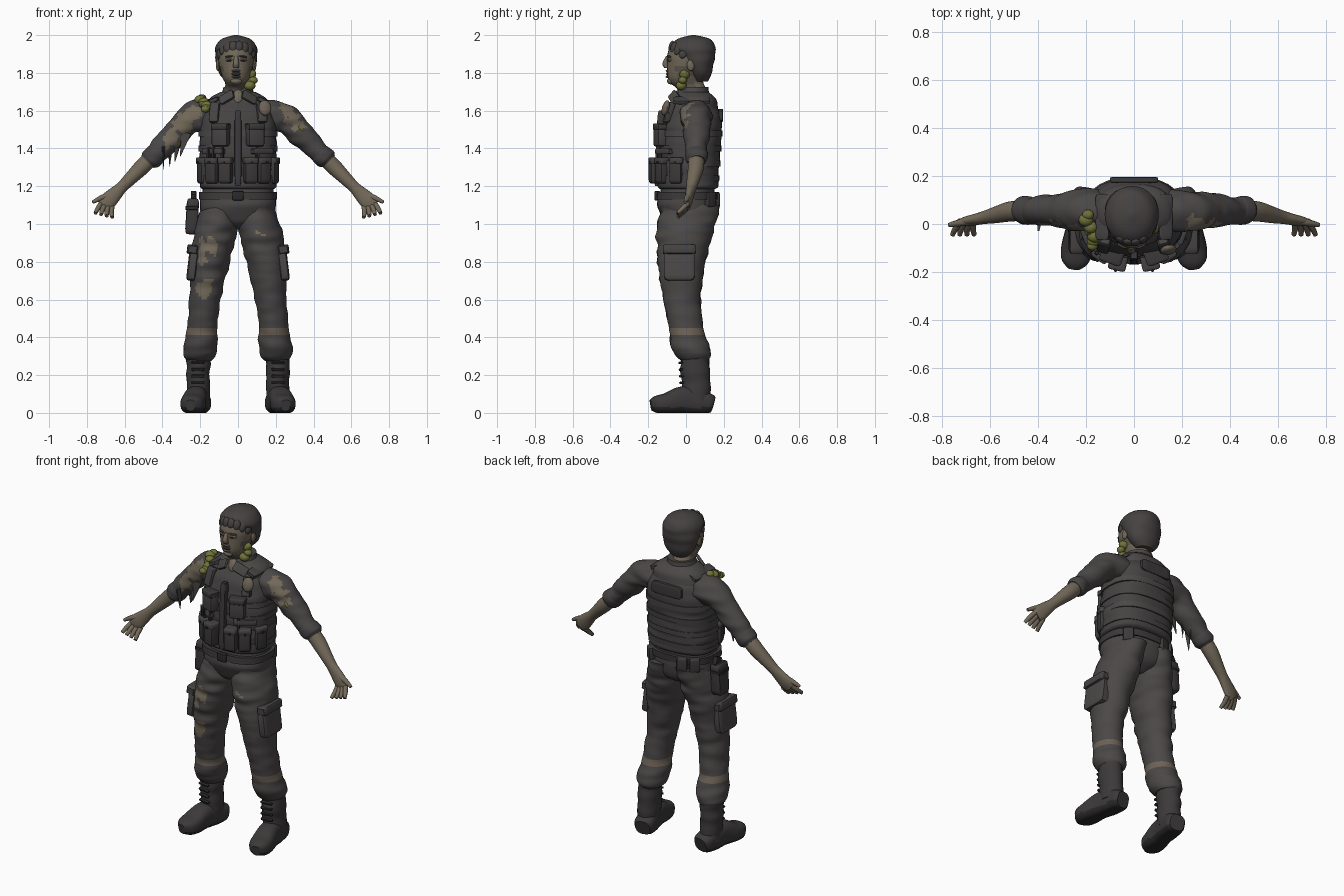
import bpy, bmesh, random
from math import sin, cos, pi, sqrt, copysign
from mathutils import Vector, Euler, noise

random.seed(4)
default_cube = bpy.data.objects.get("Cube")
if default_cube:
    bpy.data.objects.remove(default_cube)


def material(name, *rgb):
    mat = bpy.data.materials.new(name)
    mat.use_nodes = True
    mat.diffuse_color = (*rgb, 1)
    shader = mat.node_tree.nodes["Principled BSDF"]
    shader.inputs["Base Color"].default_value = (*rgb, 1)
    shader.inputs["Roughness"].default_value = .9
    return mat


cloth = material("charcoal cloth", .07, .064, .063)
vest_grey = material("vest grey", .06, .055, .055)
gear = material("dark gear", .045, .041, .041)
black = material("near black", .024, .022, .022)
skin = material("grimy skin", .17, .14, .1)
grime = material("shadowed skin", .11, .09, .07)
hair_mat = material("dark hair", .06, .054, .053)
olive = material("olive growth", .16, .17, .04)
tan = material("faded tan", .15, .12, .095)
SIDES = (("left", 1), ("right", -1))
made = []


def finish(name, bm, mats, rule=None):
    bmesh.ops.recalc_face_normals(bm, faces=bm.faces)
    if rule:
        for face in bm.faces:
            face.material_index = int(rule(face.calc_center_median()))
    mesh = bpy.data.meshes.new(name)
    bm.to_mesh(mesh)
    bm.free()
    for mat in mats:
        mesh.materials.append(mat)
    obj = bpy.data.objects.new(name, mesh)
    bpy.context.collection.objects.link(obj)
    made.append(obj)


def place(name, bm, size, loc, rot, mat):
    turn = Euler(rot).to_matrix()
    for vert in bm.verts:
        vert.co = turn @ (vert.co * Vector(size)) + Vector(loc)
    finish(name, bm, [mat])


def smooth_rings(rings, steps):
    # Catmull-Rom through rings (x, y, z, half width, half depth); a round ring omits the depth
    keys = [Vector((tuple(ring) + (ring[-1],))[:5]) for ring in rings]
    keys = [keys[0], *keys, keys[-1]]
    for a, b, c, d in zip(keys, keys[1:], keys[2:], keys[3:]):
        for k in range(steps):
            t = k / steps
            yield b + ((c - a) * t + (a * 2 - b * 5 + c * 4 - d) * t ** 2 + (b * 3 - a - c * 3 + d) * t ** 3) / 2
    yield keys[-1]


def loft(name, rings, mats, side=None, s=1, n=28, steps=5, square=1, fold=0, rule=None):
    """Skin through rings; they stay level unless a sideways axis is given. s mirrors, fold wrinkles."""
    path = list(smooth_rings(rings, steps))
    bm, loops = bmesh.new(), []
    for i, ring in enumerate(path):
        centre, u, v = ring.to_3d(), Vector((1, 0, 0)), Vector((0, 1, 0))
        if side:
            tangent = path[min(i + 1, len(path) - 1)].to_3d() - path[max(i - 1, 0)].to_3d()
            v = tangent.cross(side).normalized()
            u = v.cross(tangent).normalized()
        loop = []
        for j in range(n):
            ca, sa = cos(2 * pi * j / n), sin(2 * pi * j / n)
            offset = u * copysign(abs(ca) ** square, ca) * ring[3] + v * copysign(abs(sa) ** square, sa) * ring[4]
            co = centre + offset
            co += offset * fold * noise.noise(co * Vector((7, 7, 22)) + Vector((0, 0, s * 4)))
            loop.append(bm.verts.new((co.x * s, co.y, max(co.z, 0))))
        loops.append(loop)
    for low, high in zip(loops, loops[1:]):
        for j in range(n):
            bm.faces.new((low[j], low[j - 1], high[j - 1], high[j]))
    bm.faces.new(loops[0])
    bm.faces.new(loops[-1])
    finish(name, bm, mats, rule)


def box(name, loc, size, mat, rot=(0, 0, 0)):
    bm = bmesh.new()
    bmesh.ops.create_cube(bm, size=1)
    bmesh.ops.bevel(bm, geom=bm.edges[:], offset=.15, segments=2, affect='EDGES', profile=.5)
    place(name, bm, size, loc, rot, mat)


def blob(name, loc, size, mat, rot=(0, 0, 0)):
    bm = bmesh.new()
    bmesh.ops.create_uvsphere(bm, u_segments=16, v_segments=10, radius=1)
    place(name, bm, size, loc, rot, mat)


def torn(centre, spots):
    # ragged hole test against spheres (x, y, z, radius)
    wobble = .035 * noise.noise(centre * 28)
    return any((centre - Vector(spot[:3])).length + wobble < spot[3] for spot in spots)


def torso(z, grow=0.0):
    # body section at a height, rounding inward over the shoulders
    k = sqrt(1 - max(0, (z - 1.5) * 5) ** 2)
    return 0, .01 + (z - 1.2) * .07, z, .2 * k + grow, .155 * k + grow


def band(name, z, half, grow, mat):
    rings = [torso(z - half), torso(z - half, grow), torso(z + half, grow), torso(z + half)]
    loft(name, rings, [mat], square=.8, steps=1)


def on_torso(name, angle, z, size, mat, out=0.0):
    # box sitting on the torso surface; angle zero is the front, positive to the left
    _, y, _, wide, deep = torso(z, out)
    loc = (copysign(abs(sin(angle)) ** .8, angle) * wide, y - copysign(abs(cos(angle)) ** .8, cos(angle)) * deep, z)
    box(name, loc, size, mat, (0, 0, angle))


def arm(x, wide, deep=None):
    # section of the arm, which runs level to the shoulder and then slopes down to the hand
    return x, .055 - max(0, x - .5) * .23, min(1.57, 1.81 - x), wide, deep or wide


def leg(z, r):
    return .21 - .1 * z * z, .35 * (z - .72) ** 2 - .025, z, r, r + .01 + .03 * z ** 4


# Head and hair
hx = -.01
skull = [(.03, 1.62, .06, .07), (.03, 1.71, .06, .075), (.005, 1.745, .058, .088), (-.003, 1.78, .075, .095),
         (.01, 1.85, .092, .11), (.015, 1.89, .095, .115), (.025, 1.94, .09, .105), (.03, 1.98, .03, .04)]
loft("head", [(hx, *ring) for ring in skull], [skin, grime],
     rule=lambda c: 1.7 < c.z < 1.75 and c.y < .05 or abs(c.x - hx) > .07 and c.z < 1.83)
scalp = [(.075, 1.755, .05, .04), (.075, 1.79, .085, .058), (.065, 1.85, .106, .083), (.05, 1.9, .111, .105),
         (.037, 1.94, .108, .118), (.04, 1.98, .075, .085), (.04, 2, .01)]
loft("hair", [(hx, *ring) for ring in scalp], [hair_mat], fold=.05)
for i in range(8):
    turn = (i - 3.5) * .35
    blob(f"hair_lock_{i}", (hx + .093 * sin(turn), .02 - .098 * cos(turn), 1.942 - turn * turn * .025),
         (.022, .014, .03), hair_mat, (-.25, turn / 3, turn))

# Face
loft("nose", [(hx, -.095, 1.89, .01), (hx, -.11, 1.85, .015), (hx, -.1, 1.826, .015)], [skin], n=12)
blob("open_mouth", (hx, -.094, 1.795), (.024, .011, .012), black)
for name, z in (("upper_lip", 1.811), ("lower_lip", 1.779)):
    blob(name, (hx, -.097, z), (.024, .011, .006), grime)
blob("chin", (hx, -.08, 1.757), (.03, .02, .018), skin)
for label, s in SIDES:
    blob(label + "_eye_socket", (hx + s * .037, -.087, 1.87), (.022, .01, .011), grime, (0, 0, s * .4))
    blob(label + "_eye", (hx + s * .037, -.094, 1.868), (.012, .006, .004), black, (0, 0, s * .4))
    blob(label + "_brow", (hx + s * .037, -.09, 1.887), (.024, .01, .005), hair_mat, (0, s * .1, s * .4))
    blob(label + "_ear", (hx + s * .097, .025, 1.84), (.01, .02, .03), skin)

# Shirt, vest and collar
loft("shirt", [torso(1.15 + i * .09, -.012) for i in range(5)] + [torso(1.6), (0, .05, 1.66, .155, .108),
                                                                  (0, .045, 1.7, .09, .075)],
     [cloth], square=.85, fold=.03)
loft("vest", [torso(1.185, -.01)] + [torso(1.2 + i * .05, .004) for i in range(10)] + [(0, .055, 1.675, .1, .09)],
     [vest_grey], square=.8, fold=.04)
for i in range(4):
    band(f"webbing_{i}", 1.24 + i * .08, .016, .009, cloth if i % 2 else vest_grey)
on_torso("back_panel", pi, 1.575, (.2, .025, .07), gear, .004)
on_torso("back_label", -2.9, 1.59, (.06, .009, .014), tan, .013)
box("front_zip", (0, -.14, 1.4), (.035, .04, .4), gear, (-.05, 0, 0))
loft("collar", [(0, .03, 1.655, .11, .09), (0, .037, 1.69, .087), (0, .042, 1.725, .077)], [cloth], fold=.04)
blob("open_neckline", (0, -.05, 1.675), (.026, .016, .04), skin, (-.35, 0, 0))
for label, s in SIDES:
    box(label + "_collar_flap", (s * .06, -.062, 1.67), (.085, .018, .055), cloth, (-.6, s * .5, s * .35))
    box(label + "_shoulder_strap", (s * .13, .03, 1.655), (.06, .19, .025), vest_grey, (0, s * .4, 0))
    box(label + "_chest_strap", (s * .125, -.09, 1.59), (.05, .03, .11), vest_grey, (-.35, 0, s * .25))
    on_torso(label + "_chest_pouch", s * .35, 1.465, (.09, .07, .11), vest_grey, .01)
    on_torso(label + "_chest_flap", s * .35, 1.515, (.095, .08, .035), gear, .012)
    on_torso(label + "_chest_strip", s * .6, 1.385, (.13, .04, .03), vest_grey, .005)
    for i, angle in enumerate((.22, .6, 1.2)):
        out = .022 - i * .018
        on_torso(f"{label}_pouch_{i}", s * angle, 1.28, (.07, .07, .13), gear, out)
        on_torso(f"{label}_pouch_flap_{i}", s * angle, 1.335, (.075, .08, .035), vest_grey, out)
        on_torso(f"{label}_pouch_snap_{i}", s * angle, 1.325, (.012, .01, .012), black, out + .04)
for i, angle in enumerate((-.7, -.55, -.3, .4)):
    on_torso(f"pouch_tool_{i}", angle, 1.37, (.015, .02, .07), black, .02)
blob("shoulder_mic", (.143, -.108, 1.615), (.034, .018, .042), tan, (-.3, 0, .2))
box("mic_clip", (.143, -.1, 1.565), (.025, .025, .05), gear)

# Belt and gear
band("belt", 1.15, .02, .006, gear)
on_torso("belt_buckle", 0, 1.15, (.06, .03, .05), black, .004)
for i, angle in enumerate((2.4, -2.4, -2.8)):
    on_torso(f"rear_belt_pouch_{i}", angle, 1.13, (.06, .04, .08), gear)
box("holster", (-.243, .02, 1.04), (.065, .095, .19), gear, (0, .06, 0))
box("holster_strap", (-.243, .02, 1.085), (.07, .1, .025), black)
box("holster_grip", (-.235, .035, 1.145), (.03, .05, .05), black, (.4, 0, 0))

# Trousers, boots, sleeves and arms
trouser_rips = [(-.16, -.14, .88, .045), (-.18, -.14, .82, .03), (-.175, -.13, .66, .055), (.125, -.14, .94, .022)]
sleeve_rips = [(.26, 0, 1.61, .04), (.29, -.01, 1.57, .045), (.32, 0, 1.52, .035),
               (-.23, -.03, 1.59, .05), (-.29, -.02, 1.53, .06), (-.35, 0, 1.46, .05)]
loft("hips", [(0, .01, .97, .03, .06), (0, .01, 1, .1, .115), (0, .01, 1.04, .185, .14), torso(1.1, .002),
              torso(1.15, -.002)], [cloth], square=.9, fold=.03)
for label, s in SIDES:
    loft(label + "_trouser_leg",
         [leg(.275, .06), leg(.3, .08), leg(.35, .09), leg(.45, .08), leg(.6, .084), leg(.76, .1),
          leg(.9, .112), leg(1, .112), leg(1.1, .1)], [cloth, skin, tan], s=s, n=56, steps=9, fold=.1,
         rule=lambda c: 2 if abs(c.z - .433) < .018 else torn(c, trouser_rips))
    box(label + "_cargo_pocket", (s * .24, -.035, .79), (.05, .165, .18), cloth, (0, s * -.12, 0))
    box(label + "_cargo_flap", (s * .24, -.035, .865), (.06, .175, .05), vest_grey, (0, s * -.12, 0))
    loft(label + "_boot_shaft", [(.21, .06 - z * .05, z, .062, .075) for z in (.06, .15, .24, .32)],
         [gear], s=s, fold=.12)
    foot = [(.14, .045, .045), (.12, .05, .058, .054), (.06, .06, .06, .07), (-.02, .068, .06, .072),
            (-.1, .05, .066, .056), (-.155, .045, .056, .046), (-.185, .04, .025, .03)]
    loft(label + "_boot_foot", [(.22 - .17 * y, y, *rest) for y, *rest in foot], [gear, black], (1, 0, 0), s,
         square=.75, rule=lambda c: c.z < .028)
    for i in range(4):
        z = .16 + i * .035
        box(f"{label}_lace_{i}", (s * .212, -.015 - z * .05, z), (.07, .016, .012), black, (.3, 0, s * .15))
    loft(label + "_sleeve", [arm(.12, .08), arm(.19, .086), arm(.26, .079), arm(.32, .07), arm(.39, .058),
                             arm(.46, .054), arm(.48, .045)],
         [cloth, skin], (0, 1, 0), s, 48, 9, fold=.16, rule=lambda c: torn(c, sleeve_rips))
    loft(label + "_cuff", [arm(.425, .05), arm(.44, .059), arm(.465, .058), arm(.477, .046)],
         [vest_grey], (0, 1, 0), s, fold=.15)
    loft(label + "_forearm_and_palm", [arm(.44, .042), arm(.51, .042), arm(.57, .035), arm(.615, .028, .031),
                                       arm(.65, .024, .038), arm(.69, .021, .045), arm(.715, .014, .035)],
         [skin], (0, 1, 0), s)
    for i in range(4):
        k = i * .03
        loft(f"{label}_finger_{i}", [(.668 + k * .6, .012, 1.09 + k / 4, .014), (.67 + k * .8, -.018, 1.06 + k / 4, .013),
                                     (.665 + k, -.045, 1.035 + k / 4, .01)], [skin], (1, 0, 0), s, 10)
    loft(label + "_thumb", [(.67, .015, 1.155, .017), (.72, .006, 1.14, .015), (.77, -.004, 1.115, .009)],
         [skin], (0, 1, 0), s, 10)

# Torn cloth hanging from the right sleeve
for i in range(4):
    shred = bmesh.new()
    bmesh.ops.create_cone(shred, segments=6, radius1=.03, radius2=.002, depth=.13, cap_ends=True)
    place(f"sleeve_tatter_{i}", shred, (1, .25, 1), (-.29 - i * .035, i % 3 * .03, 1.42 - i * .025),
          (pi, .25 - i * .1, i * .5), cloth)

# Olive growths on the neck and the right shoulder
blob("sleeve_growth", (.335, -.008, 1.505), (.02, .007, .008), olive, (0, .8, 0))
for name, start, end, count in (("neck", (.08, 0, 1.8), (.07, -.015, 1.74), 4),
                                ("shoulder", (-.2, .03, 1.66), (-.165, -.085, 1.6), 8)):
    for i in range(count):
        spot = Vector(start).lerp(Vector(end), i / (count - 1))
        jitter = Vector(random.uniform(-.013, .013) for axis in range(3))
        r = random.uniform(.022, .032)
        blob(f"{name}_growth_{i}", spot + jitter, (r, r * .9, r * .8), olive)

# Smooth shading with sharp corners kept
bpy.ops.object.select_all(action='DESELECT')
for obj in made:
    obj.select_set(True)
bpy.context.view_layer.objects.active = made[0]
bpy.ops.object.shade_smooth_by_angle(angle=.7)
